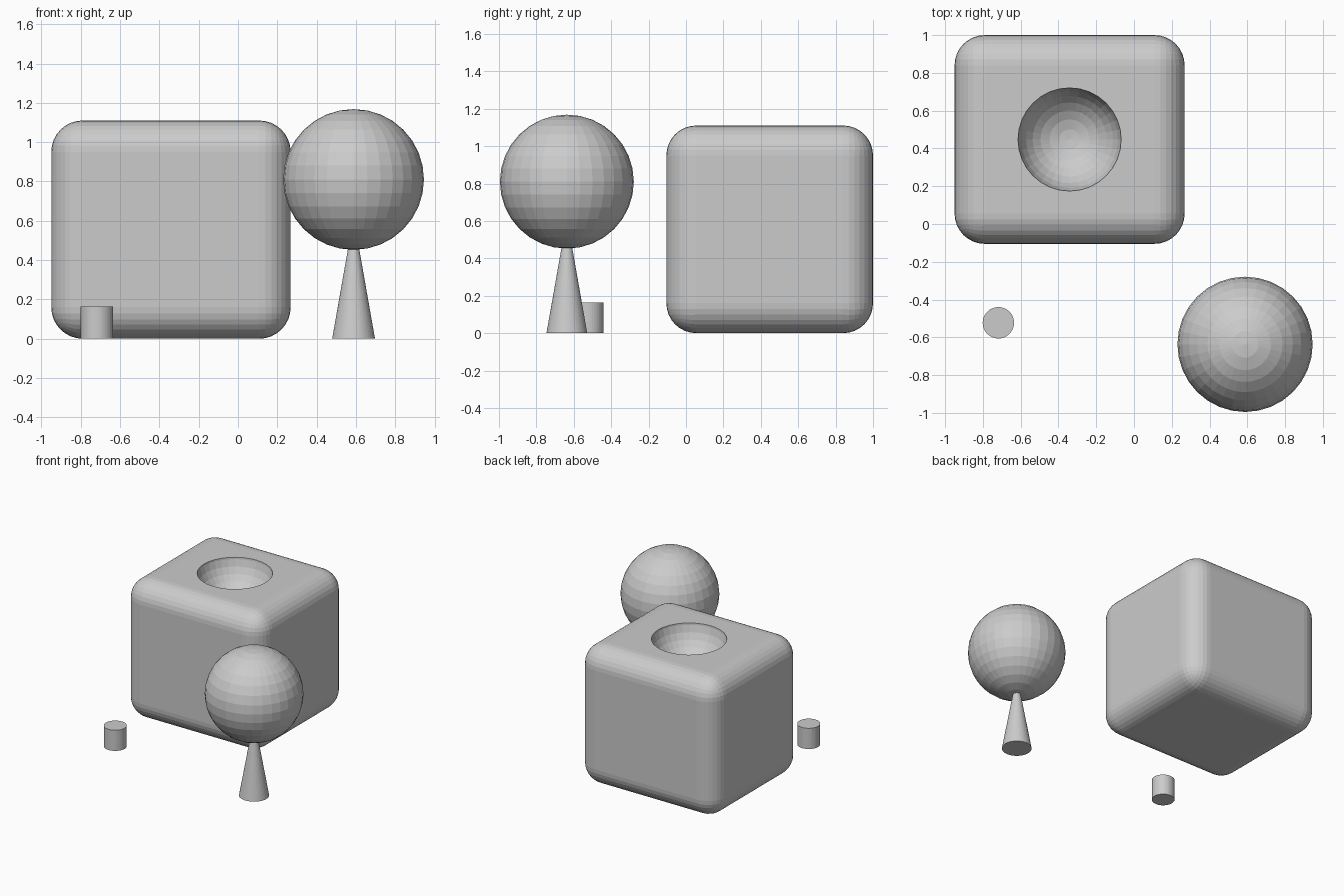
import bpy

if "Cube" in bpy.data.objects:
    bpy.data.objects.remove(bpy.data.objects["Cube"])


def named(name):
    ob = bpy.context.object
    ob.name = name
    return ob


def ball(name, radius, location):
    bpy.ops.mesh.primitive_uv_sphere_add(segments=32, ring_count=16, radius=radius, location=location)
    return named(name)


def frustum(name, r_bottom, r_top, height, x, y):
    bpy.ops.mesh.primitive_cone_add(vertices=48, radius1=r_bottom, radius2=r_top,
                                    depth=height, location=(x, y, height / 2))
    return named(name)


# Rounded block
lo, hi = (-0.95, -0.105, 0.0), (0.268, 1.0, 1.11)
center = [(a + b) / 2 for a, b in zip(lo, hi)]
bpy.ops.mesh.primitive_cube_add(size=1, location=center)
block = named("rounded_block")
block.scale = [b - a for a, b in zip(lo, hi)]
bpy.ops.object.transform_apply(location=False, rotation=False, scale=True)
bevel = block.modifiers.new("rounded_edges", 'BEVEL')
bevel.width = 0.16
bevel.segments = 8
bevel.limit_method = 'NONE'

# Bowl-shaped hollow in the top of the block
cutter = ball("hollow_cutter", 0.277, (center[0], center[1], 1.15))
cutter.hide_render = True
cutter.display_type = 'WIRE'
hollow = block.modifiers.new("hollow", 'BOOLEAN')
hollow.operation = 'DIFFERENCE'
hollow.solver = 'EXACT'
hollow.object = cutter

# Ball on its tapered stand
ball("ball", 0.358, (0.588, -0.637, 0.81))
frustum("ball_stand", 0.109, 0.021, 0.50, 0.588, -0.637)

# Small round post
frustum("small_post", 0.083, 0.083, 0.165, -0.718, -0.523)
